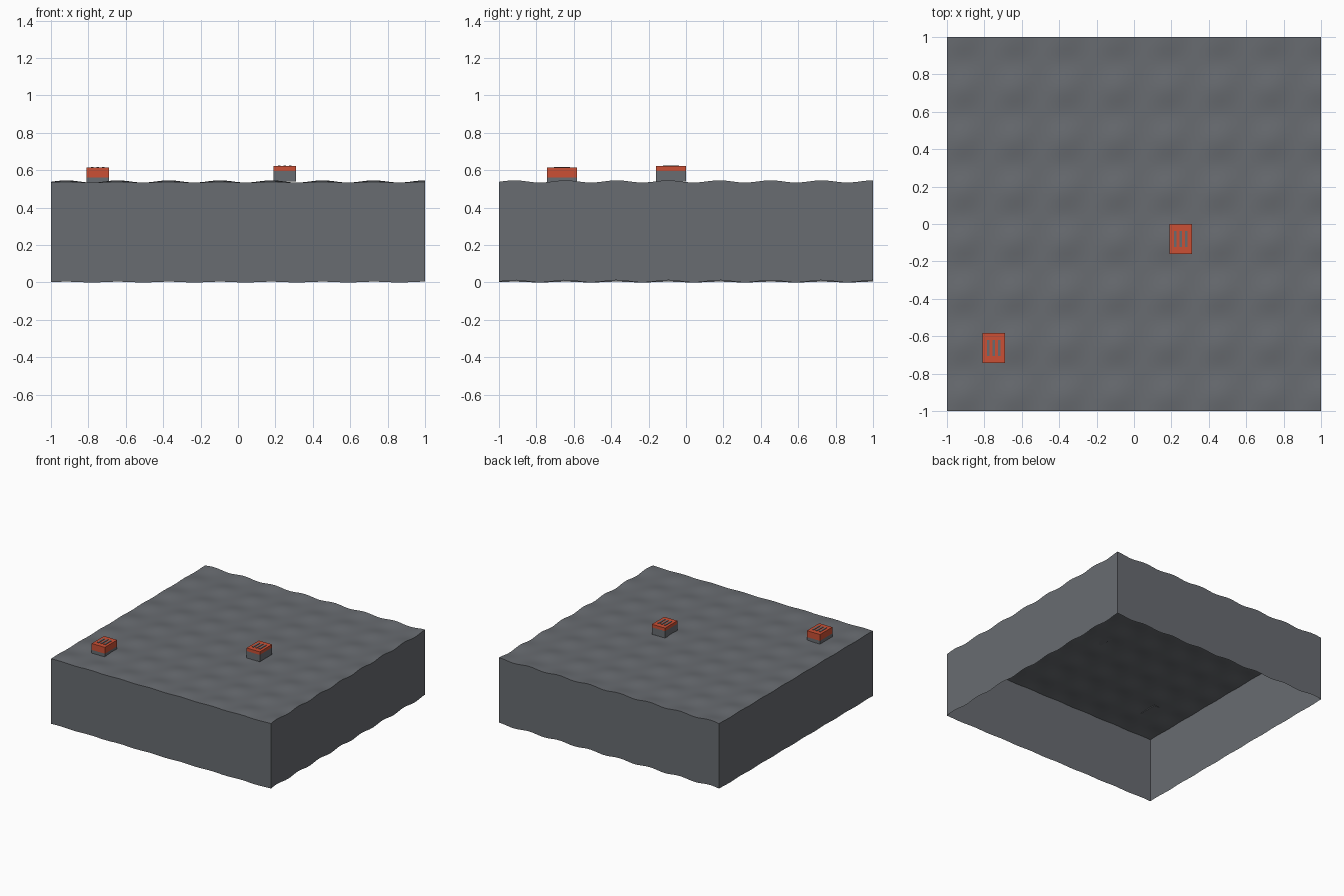
import bpy, bmesh, math

cube = bpy.data.objects.get("Cube")
if cube:
    bpy.data.objects.remove(cube)


def material(name, colour):
    m = bpy.data.materials.new(name)
    m.use_nodes = True
    m.diffuse_color = (*colour, 1)
    m.node_tree.nodes["Principled BSDF"].inputs["Base Color"].default_value = (*colour, 1)
    return m


GREY = material("slate grey", (0.14, 0.15, 0.165))
RED = material("brick red", (0.6, 0.08, 0.035))


def finish(name, bm, mat):
    mesh = bpy.data.meshes.new(name)
    bm.to_mesh(mesh)
    bm.free()
    mesh.materials.append(mat)
    ob = bpy.data.objects.new(name, mesh)
    bpy.context.collection.objects.link(ob)
    return ob


def box(name, lo, hi, mat):
    bm = bmesh.new()
    bmesh.ops.create_cube(bm, size=1)
    for v in bm.verts:
        v.co = [(a + b) / 2 + c * (b - a) for a, b, c in zip(lo, hi, v.co)]
    return finish(name, bm, mat)


# Rippled ground with skirt walls dropped straight down, open underneath
DEPTH = 0.534


def crest(t):
    return 0.5 + 0.5 * math.cos(math.tau * (t - 1) / 0.274)


def ripple(x, y):
    return 0.012 * crest(x) * crest(y)


bm = bmesh.new()
bmesh.ops.create_grid(bm, x_segments=64, y_segments=64, size=1)
for v in bm.verts:
    v.co.z = DEPTH + ripple(v.co.x, v.co.y)
rim = [e for e in bm.edges if e.is_boundary]
skirt = bmesh.ops.extrude_edge_only(bm, edges=rim)["geom"]
for v in skirt:
    if isinstance(v, bmesh.types.BMVert):
        v.co.z -= DEPTH
bmesh.ops.recalc_face_normals(bm, faces=bm.faces)
ground = finish("ground_block", bm, GREY)
bpy.context.view_layer.objects.active = ground
ground.select_set(True)
bpy.ops.object.shade_smooth_by_angle(angle=math.radians(40))


# Small huts: grey body, red roof, three raised roof vents
def hut(name, x, y, base, eave, top):
    w, d = 0.06, 0.08
    box(name + "_body", (x - w, y - d, base), (x + w, y + d, eave), GREY)
    box(name + "_roof", (x - w, y - d, eave), (x + w, y + d, top), RED)
    for i in (-1, 0, 1):
        cx = x + i * 0.03
        box(name + "_vent", (cx - 0.007, y - 0.042, top - 0.002),
            (cx + 0.007, y + 0.042, top + 0.004), GREY)


hut("centre_hut", 0.25, -0.08, 0.54, 0.597, 0.622)
hut("corner_hut", -0.75, -0.663, 0.535, 0.562, 0.614)
